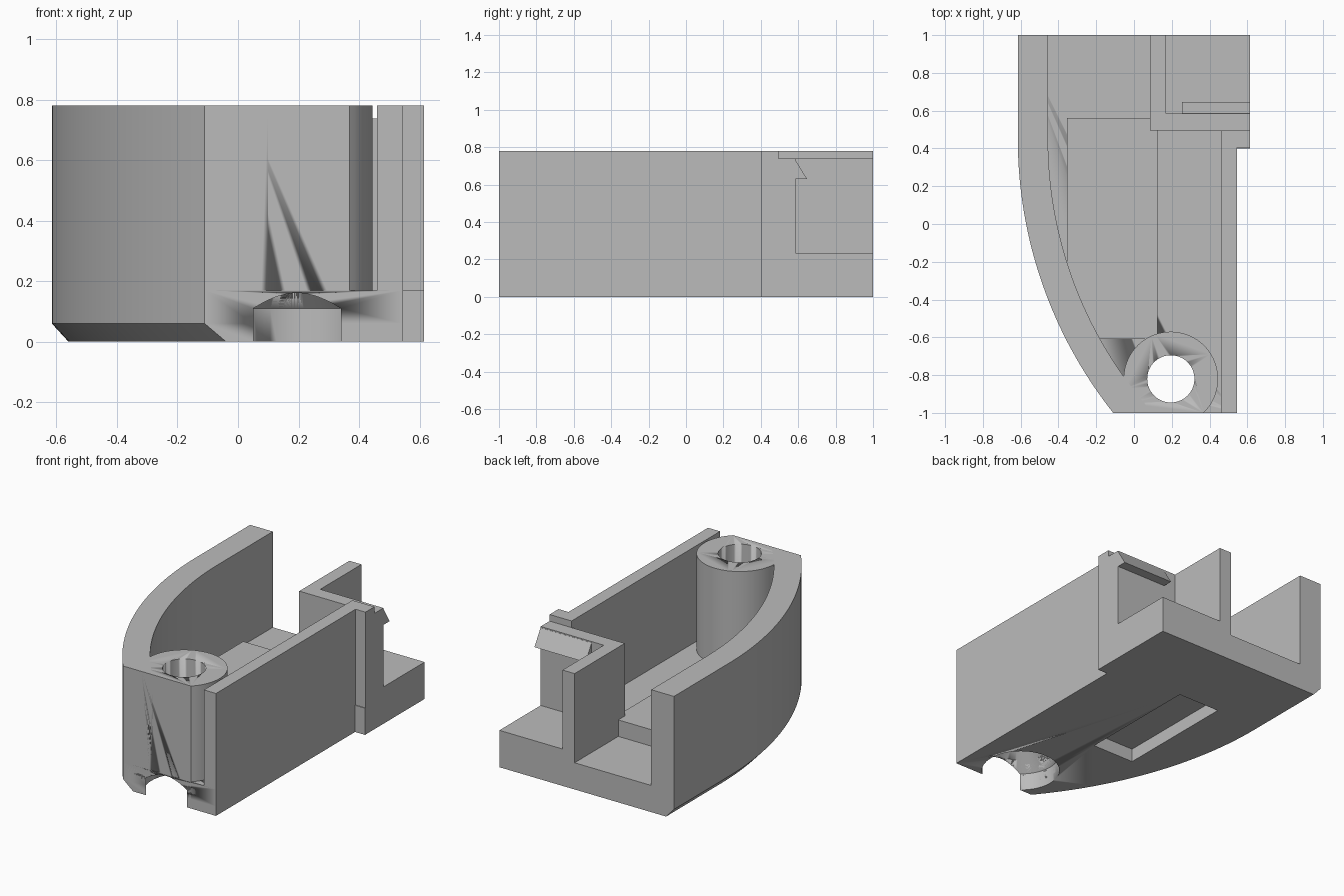
import bpy
import bmesh
from math import asin, cos, sin, pi, sqrt, radians

if "Cube" in bpy.data.objects:
    bpy.data.objects.remove(bpy.data.objects["Cube"], do_unlink=True)

FLOOR, TOP = 0.17, 0.78
CHAMFER_TOP, CHAMFER = 0.06, 0.055
ARC_R, ARC_X, ARC_Y = 2.334, 1.719, 0.45   # curved side
WALL = 0.16
BOSS_X, BOSS_Y, BOSS_R = 0.195, -0.82, 0.25

grey = bpy.data.materials.new("mid_grey_plastic")
grey.use_nodes = True
colour = (0.5, 0.5, 0.5, 1)
grey.diffuse_color = colour
grey.node_tree.nodes["Principled BSDF"].inputs["Base Color"].default_value = colour


def loft(name, layers, smooth=False):
    """Solid through matching outlines, given as (z, points) from bottom to top."""
    bm = bmesh.new()
    rings = [[bm.verts.new((x, y, z)) for x, y in pts] for z, pts in layers]
    bm.faces.new(rings[0])
    bm.faces.new(rings[-1])
    for low, high in zip(rings, rings[1:]):
        n = len(low)
        for i in range(n):
            j = (i + 1) % n
            bm.faces.new((low[i], low[j], high[j], high[i]))
    bmesh.ops.recalc_face_normals(bm, faces=bm.faces)
    mesh = bpy.data.meshes.new(name)
    bm.to_mesh(mesh)
    bm.free()
    mesh.materials.append(grey)
    obj = bpy.data.objects.new(name, mesh)
    bpy.context.collection.objects.link(obj)
    if smooth:
        smooth_parts.append(obj)
    return obj


def prism(name, pts, z0, z1, smooth=False):
    return loft(name, [(z0, pts), (z1, pts)], smooth)


def rect(x0, x1, y0, y1):
    return [(x0, y0), (x1, y0), (x1, y1), (x0, y1)]


def circle(r, n=64):
    return [(BOSS_X + r * cos(2 * pi * i / n), BOSS_Y + r * sin(2 * pi * i / n)) for i in range(n)]


def curved_side(inset, steps=32):
    """Curved left edge from the back to the front, moved inward by inset."""
    r = ARC_R - inset
    end = asin((1 + ARC_Y) / r)
    arc = [(ARC_X - r * cos(end * i / steps), ARC_Y - r * sin(end * i / steps)) for i in range(steps + 1)]
    return [(ARC_X - r, 1)] + arc


def cut(obj, cutter):
    mod = obj.modifiers.new("cut", 'BOOLEAN')
    mod.operation = 'DIFFERENCE'
    mod.solver = 'EXACT'
    mod.object = cutter


smooth_parts = []

# Base plate with a chamfer under the curved side
right_edge = [(0.545, -1), (0.545, 0.4), (0.615, 0.4), (0.615, 1)]
base = loft("base_plate", [(0, curved_side(CHAMFER) + right_edge),
                           (CHAMFER_TOP, curved_side(0) + right_edge),
                           (FLOOR, curved_side(0) + right_edge)], True)

# Tall walls
curved_wall = prism("curved_wall", curved_side(0) + curved_side(WALL)[::-1], 0.1, TOP, True)
prism("straight_wall", [(0.46, -1), (0.545, -1), (0.545, 0.405), (0.615, 0.405),
                        (0.615, 0.495), (0.46, 0.495)], FLOOR, TOP)
prism("corner_wall", [(0.085, 1), (0.085, 0.495), (0.615, 0.495), (0.615, 0.585),
                      (0.17, 0.585), (0.17, 1)], FLOOR, 0.738)

# Screw boss, cut flat at the front
a = asin((1 + BOSS_Y) / BOSS_R)
n = 56
boss_outline = [(BOSS_X + BOSS_R * cos(-a + (pi + 2 * a) * i / n),
                 BOSS_Y + BOSS_R * sin(-a + (pi + 2 * a) * i / n)) for i in range(n + 1)]
boss = prism("screw_boss", boss_outline, 0.05, TOP, True)

# Raised pad on the floor and the ledge behind the corner wall
prism("floor_pad", rect(-0.355, 0.125, -0.61, 0.56), 0.12, 0.275)
prism("back_ledge", rect(0.16, 0.615, 0.58, 1), 0.1, 0.235)

# Snap hook: wedge that widens downward
loft("snap_hook", [(0.63, rect(0.255, 0.615, 0.575, 0.647)),
                   (0.73, rect(0.255, 0.615, 0.575, 0.586))])

# Cutters: countersunk screw hole and the underside pocket
hole = loft("screw_hole_cutter", [(-0.1, circle(0.231)), (0.11, circle(0.231)),
                                  (0.216, circle(0.125)), (1, circle(0.125))], True)
pocket = prism("pocket_cutter", rect(-0.245, 0.05, -0.31, 0.485), -0.1, 0.085)
for part in (base, curved_wall, boss):
    cut(part, hole)
cut(base, pocket)
for helper in (hole, pocket):
    helper.hide_render = True
    helper.hide_viewport = True
    helper.display_type = 'WIRE'

# Smooth the curved parts, keeping hard edges
for part in smooth_parts:
    for face in part.data.polygons:
        face.use_smooth = True
    for edge in part.data.edges:
        edge.use_edge_sharp = False
    bm = bmesh.new()
    bm.from_mesh(part.data)
    for edge in bm.edges:
        edge.smooth = edge.calc_face_angle(0) < radians(30)
    bm.to_mesh(part.data)
    bm.free()
